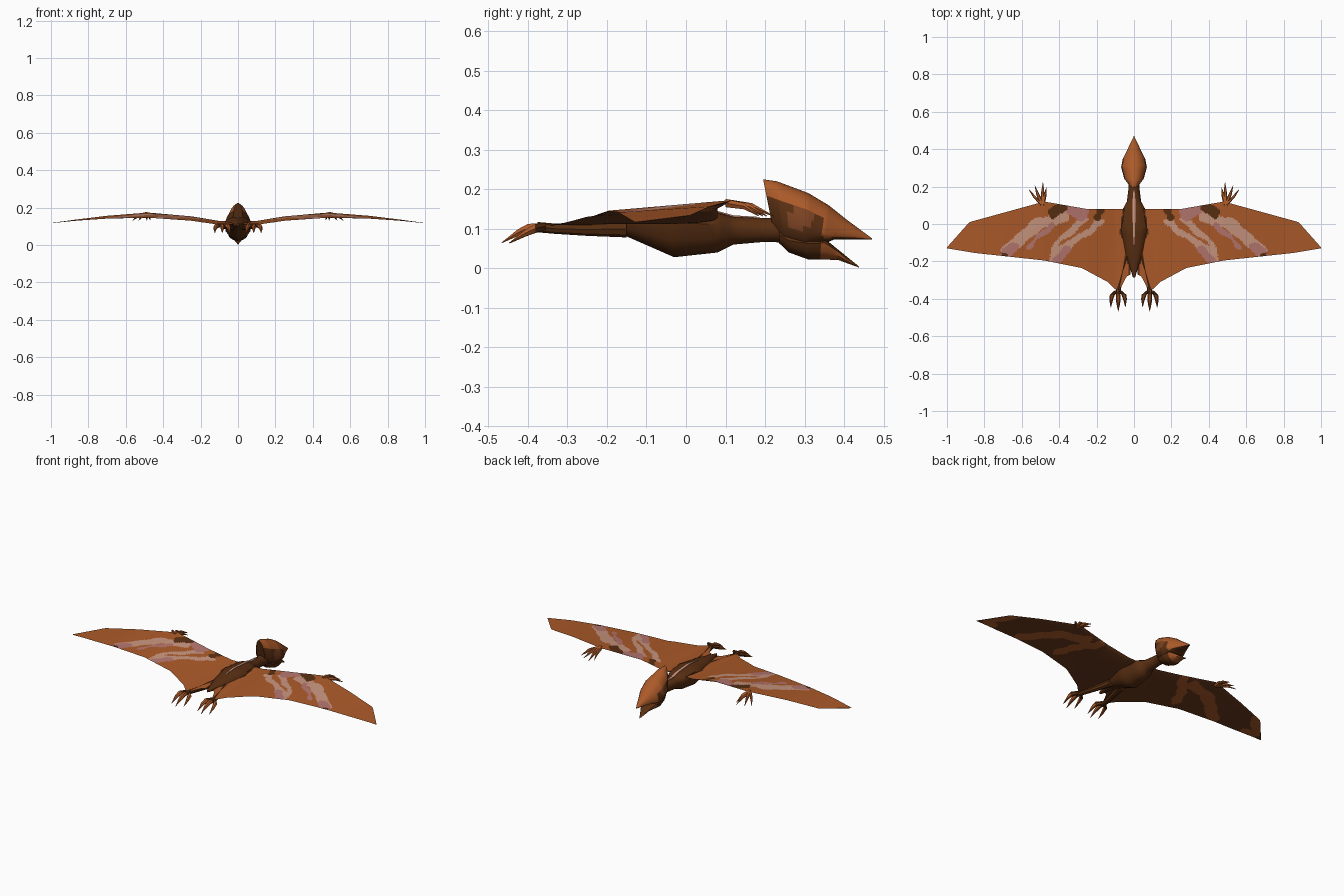
import bpy, bmesh, math
from mathutils import Vector

cube = bpy.data.objects.get("Cube")
if cube:
    bpy.data.objects.remove(cube, do_unlink=True)

# ---------- colours ----------
COLOURS = {
    "orange": (0.41, 0.102, 0.022),
    "dark_brown": (0.1, 0.028, 0.006),
    "mid_brown": (0.2, 0.055, 0.016),
    "pale_stripe": (0.58, 0.30, 0.21),
    "dusty_pink": (0.46, 0.18, 0.16),
    "under_brown": (0.14, 0.04, 0.012),
}
NAMES = list(COLOURS)
ORANGE, DARK, MID, PALE, PINK, UNDER = range(len(NAMES))
MATS = []
for name, rgb in COLOURS.items():
    m = bpy.data.materials.new(name)
    m.use_nodes = True
    m.diffuse_color = (*rgb, 1)
    bsdf = m.node_tree.nodes["Principled BSDF"]
    bsdf.inputs["Base Color"].default_value = (*rgb, 1)
    bsdf.inputs["Roughness"].default_value = 1
    bsdf.inputs["Specular IOR Level"].default_value = 0
    MATS.append(m)


def finish(name, bm, rule, mirror=False, angle=35):
    """Colour faces by rule(centre, normal), then make the object."""
    bm.normal_update()
    for f in bm.faces:
        f.material_index = rule(f.calc_center_median(), f.normal)
    me = bpy.data.meshes.new(name)
    bm.to_mesh(me)
    bm.free()
    for m in MATS:
        me.materials.append(m)
    ob = bpy.data.objects.new(name, me)
    bpy.context.collection.objects.link(ob)
    if mirror:
        mod = ob.modifiers.new("mirror", 'MIRROR')
        mod.use_mirror_merge = False
    bpy.ops.object.select_all(action='DESELECT')
    ob.select_set(True)
    bpy.context.view_layer.objects.active = ob
    bpy.ops.object.shade_smooth_by_angle(angle=math.radians(angle))


def skin(bm, rings):
    """Join rings of points into a closed tube with outward normals."""
    vr = [[bm.verts.new(p) for p in r] for r in rings]
    n = len(vr[0])
    for a, b in zip(vr, vr[1:]):
        for i in range(n):
            j = (i + 1) % n
            bm.faces.new((a[i], a[j], b[j], b[i]))
    bm.faces.new(vr[0])
    bm.faces.new(vr[-1])
    bmesh.ops.recalc_face_normals(bm, faces=bm.faces)


def loft(name, sections, rule, sides=12, steps=4):
    """Sections: bottom y, bottom z, top y, top z, half width, widest height."""
    full = []
    for a, b in zip(sections, sections[1:]):
        for k in range(steps):
            full.append([p + (q - p) * k / steps for p, q in zip(a, b)])
    full.append(sections[-1])
    rings = []
    for yb, zb, yt, zt, w, mid in full:
        ring = []
        for i in range(sides):
            ang = math.tau * i / sides
            c = math.cos(ang)
            t = mid + c * ((1 - mid) if c > 0 else mid)
            ring.append((w * math.sin(ang), yb + (yt - yb) * t, zb + (zt - zb) * t))
        rings.append(ring)
    bm = bmesh.new()
    skin(bm, rings)
    finish(name, bm, rule)


def tube(bm, path, radii, sides=6):
    """Tapered limb through a path running mostly along y."""
    rings = []
    for (x, y, z), r in zip(path, radii):
        rings.append([(x + r * math.cos(math.tau * i / sides), y,
                       z + r * math.sin(math.tau * i / sides)) for i in range(sides)])
    skin(bm, rings)


def interp(table, x):
    for (x0, y0), (x1, y1) in zip(table, table[1:]):
        if x <= x1:
            return y0 + (y1 - y0) * (x - x0) / (x1 - x0)
    return table[-1][1]


def near(path, x, y):
    """Distance from a point to a path on the wing."""
    p, best = Vector((x, y)), 9
    for a, b in zip(path, path[1:]):
        a, d = Vector(a), Vector(b) - Vector(a)
        t = max(0, min(1, (p - a).dot(d) / d.length_squared))
        best = min(best, (a + d * t - p).length)
    return best


# ---------- wings ----------
LEAD = [(0, .08), (.25, .08), (.48, .12), (.88, .01), (1, -.125)]
TRAIL = [(0, -.26), (.04, -.28), (.075, -.35), (.1, -.35), (.14, -.31), (.28, -.235),
         (.48, -.195), (.85, -.155), (1, -.13)]
HEIGHT = [(0, .128), (.1, .128), (.25, .153), (.48, .173), (.7, .156), (.88, .134), (1, .117)]
DROP = [(0, .016), (.2, .022), (.48, .027), (.85, .006), (1, 0)]
# half width of the dark back along y
BACK = [(-.35, .02), (-.2, .03), (-.12, .045), (-.03, .075), (.05, .07), (.1, .06)]

OUTER = [(.37, .04), (.5, .005), (.6, -.08), (.69, -.15)]
MARKS = [  # colour, half width, path; the first hit wins
    (DARK, .028, [(.39, .09), (.44, .06)]),
    (DARK, .022, [(.18, .07), (.2, .04)]),
    (DARK, .01, [(.69, -.165), (.71, -.155)]),
    (PINK, .035, [(.28, .06), (.33, .07)]),
    (PINK, .03, [(.65, -.13), (.69, -.16)]),
    (PINK, .02, [(.35, -.14), (.41, -.19)]),
    (PINK, .012, [(.44, -.01), (.52, -.07), (.57, -.13)]),
    (PALE, .032, OUTER),
    (PALE, .019, [(.19, .01), (.27, -.06), (.36, -.12), (.43, -.18)]),
    (PALE, .015, [(.26, .03), (.33, -.03), (.42, -.1), (.44, -.16)]),
]
UNDER_MARKS = [(.035, OUTER), (.028, [(.3, .06), (.38, -.04), (.42, -.14)]),
               (.025, [(.86, .0), (.95, -.1), (.88, -.13)])]


def wing_colour(c, n):
    x, y = c.x, c.y
    wobble = .006 * math.sin(47 * x + 31 * y) + .004 * math.sin(90 * y)
    if n.z < 0:
        return ORANGE if any(near(p, x, y) < w + wobble for w, p in UNDER_MARKS) else UNDER
    if x < interp(BACK, y) + wobble:
        return DARK
    for colour, w, path in MARKS:
        if near(path, x, y) < w + wobble:
            return colour
    return ORANGE


bm = bmesh.new()
NX, NY = 120, 40
top, low = [], []
for i in range(NX + 1):
    x = .02 + .98 * i / NX
    y0, y1 = interp(LEAD, x), interp(TRAIL, x)
    up, down = [], []
    for j in range(NY + 1):
        v = j / NY
        y = y0 + (y1 - y0) * v
        z = interp(HEIGHT, x) - interp(DROP, x) * v
        thick = .036 * math.sqrt(v) * (1 - v) ** 2 * (1.05 - x)
        vt = bm.verts.new((x, y, z))
        edge = j in (0, NY) or i == NX
        up.append(vt)
        down.append(vt if edge else bm.verts.new((x, y, z - thick - .001)))
    top.append(up)
    low.append(down)
for grid, turn in ((top, -1), (low, 1)):
    for i in range(NX):
        for j in range(NY):
            quad = (grid[i][j], grid[i + 1][j], grid[i + 1][j + 1], grid[i][j + 1])
            bm.faces.new(quad[::turn])
finish("wings", bm, wing_colour, mirror=True)

# ---------- body and neck ----------
BODY = [(-.285, .1, -.285, .115, .006, .5), (-.16, .085, -.16, .136, .045, .6),
        (-.03, .028, -.03, .15, .075, .7), (.08, .04, .08, .143, .06, .7),
        (.12, .06, .12, .132, .038, .6), (.2, .067, .2, .127, .028, .5),
        (.25, .065, .25, .13, .036, .5)]
loft("body", BODY, lambda c, n: DARK)

# pale line along the neck and back
bm = bmesh.new()
line = [(y, interp([(s[2], s[3]) for s in BODY], y)) for y in (-.11, -.03, .08, .12, .18)]
skin(bm, [[(-w, y, z - .004), (w, y, z - .004), (w, y, z + .002), (-w, y, z + .002)]
          for (y, z), w in zip(line, (.002, .006, .008, .008, .003))])
finish("spine_stripe", bm, lambda c, n: PALE)


# ---------- head ----------
def head_colour(c, n):
    if n.z < -.8 and c.y > .34:
        return DARK
    if c.y > .345 or c.z > .172 - .3 * (c.y - .22):
        return ORANGE
    patch = ((c.y - .29) / .035) ** 2 + ((c.z - .125) / .025) ** 2
    return MID if patch < 1 else DARK


loft("head_and_crest", [
    (.225, .075, .195, .225, .026, .45), (.25, .06, .23, .22, .052, .4),
    (.3, .045, .31, .19, .069, .42), (.345, .06, .36, .16, .06, .3),
    (.375, .073, .405, .124, .042, .15), (.47, .073, .47, .076, .001, .3)],
    head_colour, sides=24, steps=8)

loft("lower_jaw", [
    (.235, .064, .235, .1, .035, .6), (.26, .04, .26, .09, .046, .6),
    (.31, .022, .31, .08, .055, .7), (.35, .022, .352, .074, .046, .8),
    (.385, .021, .385, .047, .028, .8), (.437, .002, .437, .005, .001, .5)],
    lambda c, n: ORANGE if c.y > .345 and n.z < .5 else DARK)

# ---------- legs, feet and hands ----------
bm = bmesh.new()
tube(bm, [(.035, -.15, .1), (.06, -.25, .098), (.08, -.33, .1), (.086, -.375, .104)],
     [.022, .016, .013, .013], sides=8)
finish("legs", bm, lambda c, n: DARK, mirror=True)

bm = bmesh.new()
for dx, dy in ((-.04, .022), (-.002, .0), (.038, .02)):
    tube(bm, [(.086 + dx * .2, -.355, .106), (.086 + dx * .8, -.4 + dy, .101),
              (.086 + dx * .95, -.425 + dy, .09), (.086 + dx, -.467 + dy, .064)],
         [.01, .013, .01, .001])
finish("feet", bm, lambda c, n: DARK if c.y > -.375 else ORANGE, mirror=True)

bm = bmesh.new()
for tx, ty in ((.468, .195), (.487, .222), (.53, .205), (.562, .185)):
    tube(bm, [(.49, .1, .165), (.49 + (tx - .49) * .6, .1 + (ty - .1) * .55, .157),
              (tx, ty, .132)], [.012, .009, .001])
finish("hands", bm, lambda c, n: ORANGE, mirror=True)
